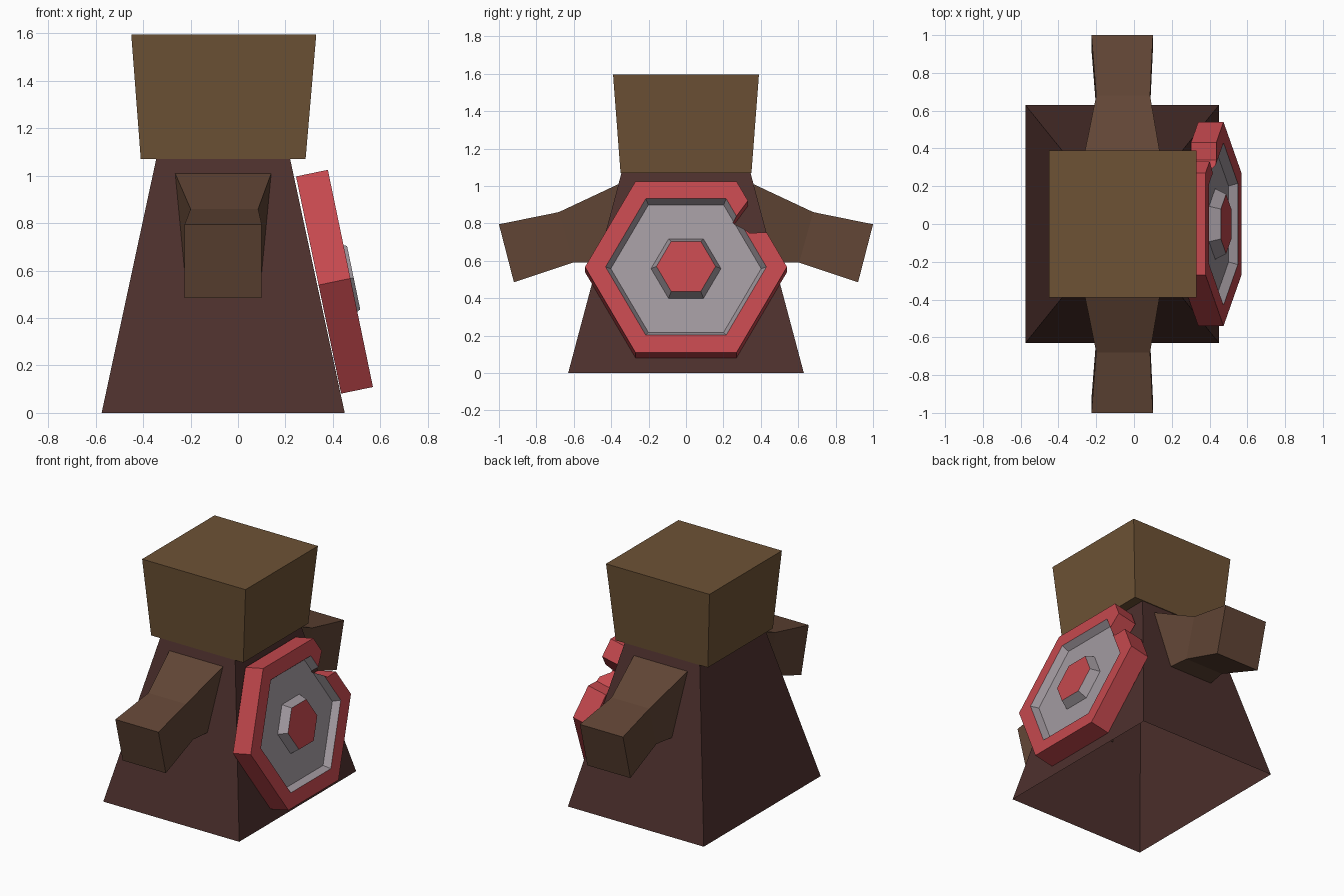
import bpy, bmesh
from math import cos, sin, pi
from mathutils import Vector

if "Cube" in bpy.data.objects:
    bpy.data.objects.remove(bpy.data.objects["Cube"])


def material(name, rgb):
    m = bpy.data.materials.new(name)
    m.diffuse_color = (*rgb, 1)
    m.use_nodes = True
    m.node_tree.nodes["Principled BSDF"].inputs["Base Color"].default_value = m.diffuse_color
    return m


def loft(name, rings, mats, start=False, end=False, slots=None):
    """Join matching rings of points; slots gives a material index per band."""
    bm = bmesh.new()
    loops = [[bm.verts.new(p) for p in r] for r in rings]
    n = len(rings[0])
    for i, (a, b) in enumerate(zip(loops, loops[1:])):
        for k in range(n):
            f = bm.faces.new((a[k], a[(k + 1) % n], b[(k + 1) % n], b[k]))
            f.material_index = slots[i] if slots else 0
    if start:
        bm.faces.new(loops[0][::-1])
    if end:
        bm.faces.new(loops[-1])
    bmesh.ops.recalc_face_normals(bm, faces=bm.faces)
    me = bpy.data.meshes.new(name)
    bm.to_mesh(me)
    bm.free()
    for m in mats:
        me.materials.append(m)
    ob = bpy.data.objects.new(name, me)
    bpy.context.collection.objects.link(ob)
    return ob


def rect(x0, x1, y, z):
    return [(x0, -y, z), (x1, -y, z), (x1, y, z), (x0, y, z)]


robe = material("dark_robe", (0.075, 0.03, 0.026))
tan = material("tan_brown", (0.155, 0.085, 0.036))
brown = material("arm_brown", (0.12, 0.06, 0.036))
red = material("shield_red", (0.55, 0.065, 0.075))
grey = material("shield_grey", (0.36, 0.32, 0.35))

# Body: tapered, open at the bottom
neck = rect(-0.345, 0.22, 0.345, 1.07)
loft("body", [rect(-0.575, 0.45, 0.63, 0), neck], [robe])

# Head: flared block with a narrow underside lip
loft("head", [neck, rect(-0.41, 0.285, 0.35, 1.07), rect(-0.45, 0.33, 0.39, 1.595)],
     [tan], end=True)

# Arms: (top x0, x1, y, z), (bottom x0, x1, y, z) for each section
sections = [((-0.265, 0.14, 0.36, 1.01), (-0.225, 0.10, 0.47, 0.59)),
            ((-0.20, 0.085, 0.68, 0.86), (-0.20, 0.085, 0.605, 0.59)),
            ((-0.225, 0.10, 1.0, 0.795), (-0.225, 0.10, 0.92, 0.485))]
for side, s in (("front", -1), ("back", 1)):
    rings = [[(t[0], s * t[2], t[3]), (t[1], s * t[2], t[3]),
              (b[1], s * b[2], b[3]), (b[0], s * b[2], b[3])] for t, b in sections]
    loft(side + "_arm", rings, [brown], end=True)

# Shield frame: u across, v up the slope, w outward from the front face
centre = Vector((0.474, 0, 0.567))
up = Vector((-0.19, 0, 0.915)).normalized()
out = Vector((up.z, 0, -up.x))


def on_shield(u, v, w):
    return centre + Vector((0, u, 0)) + up * v + out * w


def hexagon(r, w):
    return [on_shield(r * cos(k * pi / 3), r * sin(k * pi / 3), w) for k in range(6)]


# Shield: red rim, sunken grey panel, raised boss with red top
shield = loft("shield",
              [hexagon(0.54, -0.137), hexagon(0.54, 0), hexagon(0.43, 0),
               hexagon(0.402, -0.045), hexagon(0.187, -0.045), hexagon(0.158, 0.014)],
              [red, grey], True, True, slots=[0, 0, 1, 1, 1])

# Notch broken out of the upper back edge
notch = [(0.25, 0.25), (0.34, 0.185), (0.46, 0.19), (0.6, 0.3), (0.41, 0.47)]
cutter = loft("notch_cutter", [[on_shield(u, v, w) for u, v in notch] for w in (-0.3, 0.2)],
              [red], True, True)
cutter.hide_render = True
mod = shield.modifiers.new("notch", 'BOOLEAN')
mod.operation = 'DIFFERENCE'
mod.solver = 'EXACT'
mod.object = cutter
bpy.context.view_layer.objects.active = shield
bpy.ops.object.modifier_apply(modifier=mod.name)
bpy.data.objects.remove(cutter)
